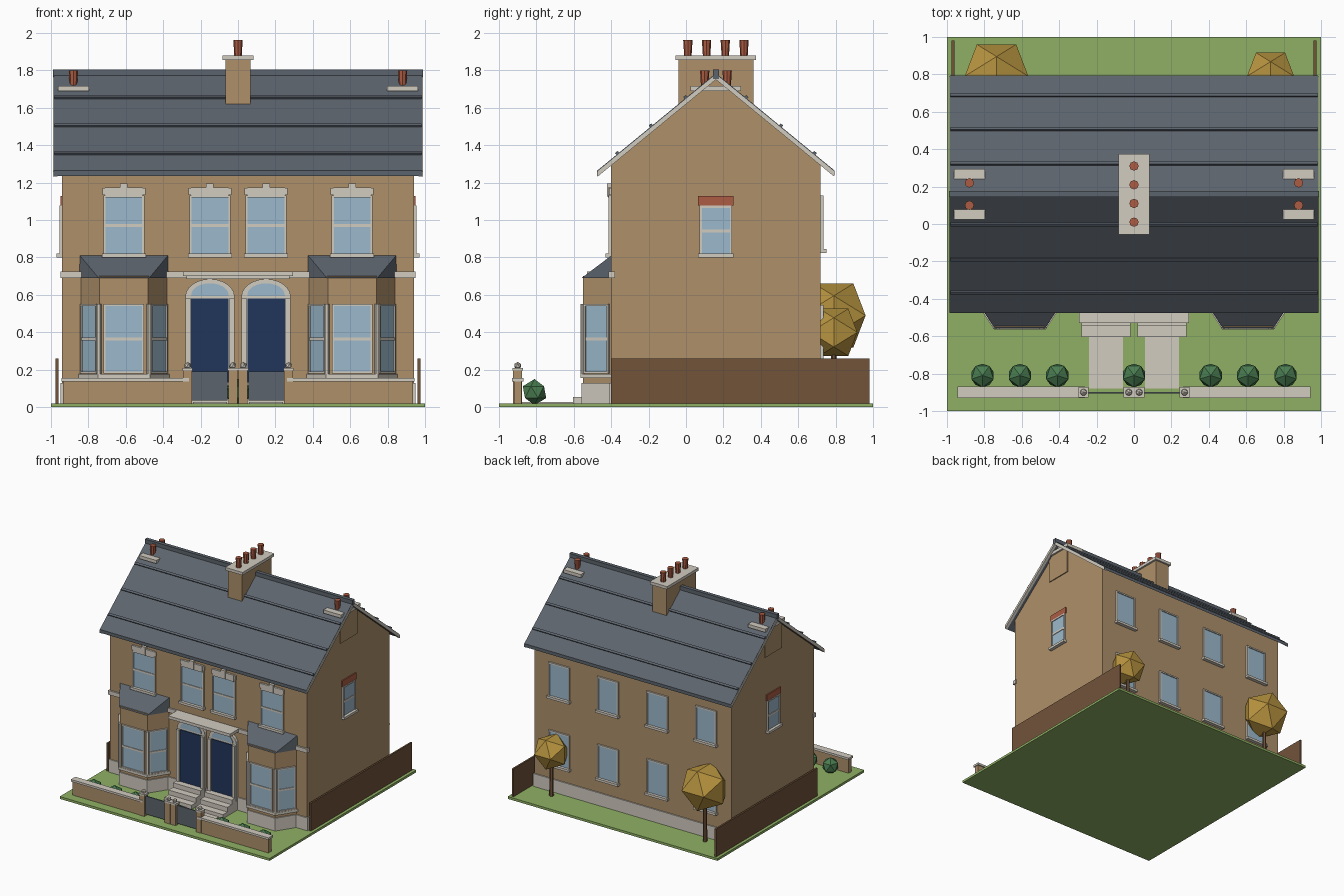
import bpy, bmesh, math
from mathutils import Matrix, Vector

cube = bpy.data.objects.get("Cube")
if cube:
    bpy.data.objects.remove(cube, do_unlink=True)


def material(name, code):
    srgb = [int(code[i:i + 2], 16) / 255 for i in (0, 2, 4)]
    rgb = [((c + 0.055) / 1.055) ** 2.4 for c in srgb] + [1]
    m = bpy.data.materials.new(name)
    m.use_nodes = True
    m.diffuse_color = rgb
    m.node_tree.nodes["Principled BSDF"].inputs["Base Color"].default_value = rgb
    return m


BRICK = material("tan brick", "AE906A")
SLATE = material("slate", "5C646D")
STONE = material("pale stone", "D2CCC0")
GLASS = material("window glass", "9CB9CC")
NAVY = material("navy door", "20365A")
CLAY = material("terracotta", "AC5C42")
GRASS = material("grass", "8FB064")
SHRUB = material("shrub green", "4A7D50")
GOLD = material("golden leaves", "B8943F")
WOOD = material("brown wood", "71533A")


def finish(name, mat, bm, M=Matrix()):
    bmesh.ops.recalc_face_normals(bm, faces=bm.faces)
    me = bpy.data.meshes.new(name)
    bm.to_mesh(me)
    bm.free()
    me.materials.append(mat)
    ob = bpy.data.objects.new(name, me)
    ob.matrix_world = M
    bpy.context.collection.objects.link(ob)
    return ob


def box(name, mat, x, y, z, M=Matrix()):
    bm = bmesh.new()
    size = Vector((x[1] - x[0], y[1] - y[0], z[1] - z[0]))
    mid = Vector((x[0] + x[1], y[0] + y[1], z[0] + z[1])) / 2
    bmesh.ops.create_cube(bm, size=1, matrix=Matrix.Translation(mid) @ Matrix.Diagonal(size.to_4d()))
    return finish(name, mat, bm, M)


def prism(name, mat, points, direction):
    """Extrude a closed outline of 3D points along a direction."""
    bm = bmesh.new()
    face = bm.faces.new([bm.verts.new(p) for p in points])
    out = bmesh.ops.extrude_face_region(bm, geom=[face])
    moved = [v for v in out["geom"] if isinstance(v, bmesh.types.BMVert)]
    bmesh.ops.translate(bm, vec=direction, verts=moved)
    return finish(name, mat, bm)


def cone(name, mat, x, y, z, r1, r2, sides=8):
    bm = bmesh.new()
    bmesh.ops.create_cone(bm, cap_ends=True, segments=sides, radius1=r1, radius2=r2, depth=z[1] - z[0])
    return finish(name, mat, bm, Matrix.Translation((x, y, (z[0] + z[1]) / 2)))


def ball(name, mat, loc, r, turn=Matrix()):
    bm = bmesh.new()
    bmesh.ops.create_icosphere(bm, subdivisions=1, radius=r)
    return finish(name, mat, bm, Matrix.Translation(loc) @ turn)


def placed(x, y, angle):
    return Matrix.Translation((x, y, 0)) @ Matrix.Rotation(angle, 4, "Z")


def window(name, M, half, z0, z1, bar=True, sill=True, f=0.012):
    """Window on a wall whose outward side is local -y."""
    box(name + "_glass", GLASS, (-half, half), (-0.006, 0.01), (z0, z1), M)
    for s in (-1, 1):
        a, b = sorted((s * half, s * (half + f)))
        box(name + "_jamb", STONE, (a, b), (-0.014, 0.01), (z0 - f, z1 + f), M)
    for z in (z0 - f, z1):
        box(name + "_rail", STONE, (-half, half), (-0.014, 0.01), (z, z + f), M)
    if bar:
        mid = (z0 + z1) / 2
        box(name + "_bar", STONE, (-half, half), (-0.011, 0.01), (mid - 0.008, mid + 0.008), M)
    if sill:
        box(name + "_sill", STONE, (-half - 0.02, half + 0.02), (-0.03, 0.01), (z0 - 0.02, z0), M)


# Ground and house body
FRONT, BACK, SIDE, RIDGE = -0.40, 0.72, 0.94, 0.16
TOP, SLOPE, EAVE = 1.785, 0.82, 0.635


def roof_z(y):
    return TOP - abs(y - RIDGE) * SLOPE


def chevron(x, reach, up, down):
    """Outline of a folded strip following both roof slopes."""
    ys = (RIDGE - reach, RIDGE, RIDGE + reach)
    return [(x, y, roof_z(y) + up) for y in ys] + [(x, y, roof_z(y) - down) for y in reversed(ys)]


box("lawn", GRASS, (-1, 1), (-1, 1), (0, 0.02))
prism("house_walls", BRICK, [(-SIDE, FRONT, 0.02), (-SIDE, BACK, 0.02), (-SIDE, BACK, roof_z(BACK) - 0.02),
      (-SIDE, RIDGE, TOP - 0.02), (-SIDE, FRONT, roof_z(FRONT) - 0.02)], (2 * SIDE, 0, 0))
box("plinth", STONE, (-0.95, 0.95), (FRONT - 0.01, BACK + 0.01), (0.02, 0.13))
box("string_course", STONE, (-0.95, 0.95), (FRONT - 0.015, FRONT + 0.02), (0.69, 0.725))

# Roof with raised slate courses, ridge and barge boards
prism("roof", SLATE, chevron(-0.985, EAVE, 0, 0.028), (1.97, 0, 0))
box("ridge_cap", SLATE, (-0.99, 0.99), (RIDGE - 0.016, RIDGE + 0.016), (TOP - 0.03, TOP + 0.02))
for s in (-1, 1):
    prism("barge_board", STONE, chevron(s * 0.965, EAVE - 0.003, -0.006, 0.034), (s * 0.024, 0, 0))
    tilt = -s * math.atan(SLOPE)
    for d in (0.16, 0.345, 0.525):
        y = RIDGE + s * d
        M = Matrix.Translation((0, y, roof_z(y))) @ Matrix.Rotation(tilt, 4, "X")
        box("slate_course", SLATE, (-0.98, 0.98), (-0.009, 0.009), (-0.01, 0.012), M)

# Chimneys
box("centre_chimney", BRICK, (-0.067, 0.067), (-0.04, 0.36), (1.5, 1.86))
box("centre_chimney_cap", STONE, (-0.083, 0.083), (-0.055, 0.375), (1.855, 1.88))
for i in range(4):
    cone("chimney_pot", CLAY, 0, 0.01 + 0.1 * i, (1.88, 1.963), 0.02, 0.025)
for s in (-1, 1):
    M = placed(s * 0.88, RIDGE, 0)
    box("end_chimney", BRICK, (-0.068, 0.068), (-0.115, 0.115), (1.46, 1.7), M)
    box("end_chimney_cap", STONE, (-0.083, 0.083), (-0.135, 0.135), (1.69, 1.718), M)
    for dy in (-0.06, 0.06):
        cone("end_chimney_pot", CLAY, s * 0.88, RIDGE + dy, (1.70, 1.80), 0.019, 0.025)

# Upper front windows with stepped heads
for x in (-0.61, -0.15, 0.15, 0.61):
    M = placed(x, FRONT, 0)
    window("upper_front_window", M, 0.098, 0.82, 1.12)
    box("window_head", STONE, (-0.10, 0.10), (-0.016, 0.01), (1.12, 1.175), M)
    box("window_head_ears", STONE, (-0.115, 0.115), (-0.013, 0.01), (1.135, 1.172), M)
    box("keystone", STONE, (-0.02, 0.02), (-0.022, 0.01), (1.125, 1.195), M)

# Rear and gable windows
for x in (-0.70, -0.235, 0.235, 0.70):
    for z in (0.26, 0.845):
        window("rear_window", placed(x, BACK, math.pi), 0.088, z, z + 0.275, bar=False)
for s in (-1, 1):
    M = placed(s * SIDE, RIDGE, s * math.pi / 2)
    window("gable_window", M, 0.075, 0.82, 1.065)
    box("gable_lintel", CLAY, (-0.095, 0.095), (-0.01, 0.01), (1.077, 1.13), M)


# Bay windows
def bay_outline(cx, z, g=0):
    return [(cx - 0.23 - g, FRONT, z), (cx - 0.13 - g * 0.6, -0.55 - g, z),
            (cx + 0.13 + g * 0.6, -0.55 - g, z), (cx + 0.23 + g, FRONT, z)]


for cx in (-0.61, 0.61):
    prism("bay_walls", BRICK, bay_outline(cx, 0.02), (0, 0, 0.68))
    prism("bay_plinth", STONE, bay_outline(cx, 0.02, 0.008), (0, 0, 0.11))
    prism("bay_sill", STONE, bay_outline(cx, 0.155, 0.014), (0, 0, 0.023))
    window("bay_front_window", placed(cx, -0.55, 0), 0.098, 0.19, 0.54, sill=False, f=0.01)
    for s in (-1, 1):
        angle = s * math.atan2(0.15, 0.10)
        window("bay_side_window", placed(cx + s * 0.18, -0.475, angle), 0.068, 0.19, 0.54, sill=False, f=0.01)
        box("bay_mullion", STONE, (-0.009, 0.009), (-0.012, 0.01), (0.178, 0.55),
            placed(cx + s * 0.13, -0.55, angle / 2))
    # Lean-to roof rising to the wall
    bm = bmesh.new()
    low = [bm.verts.new(p) for p in bay_outline(cx, 0.69, 0.008)]
    high = [bm.verts.new((cx + s * 0.235, FRONT, 0.81)) for s in (-1, 1)]
    for f in (low, [low[0], low[1], high[0]], [low[1], low[2], high[1], high[0]],
              [low[2], low[3], high[1]], [low[3], low[0], high[0], high[1]]):
        bm.faces.new(f)
    finish("bay_roof", SLATE, bm)


# Twin doorways with arched surrounds, steps, paths and gates
def arch(cx, y, half, base, spring, rise):
    curve = [(cx + half * math.cos(math.pi * i / 12), y, spring + rise * math.sin(math.pi * i / 12))
             for i in range(13)]
    return [(cx + half, y, base)] + curve + [(cx - half, y, base)]


for cx in (-0.15, 0.15):
    prism("door_surround", STONE, arch(cx, -0.425, 0.132, 0.1, 0.59, 0.095), (0, 0.03, 0))
    prism("fanlight", GLASS, arch(cx, -0.431, 0.10, 0.595, 0.60, 0.062), (0, 0.01, 0))
    box("door", NAVY, (cx - 0.10, cx + 0.10), (-0.433, -0.41), (0.12, 0.58))
    for s in (-1, 1):
        box("door_pilaster", STONE, (-0.014, 0.014), (-0.445, -0.41), (0.1, 0.58), placed(cx + s * 0.116, 0, 0))
    for i in range(3):
        box("step", STONE, (cx - 0.13, cx + 0.13), (-0.605 + 0.06 * i, FRONT), (0.02, 0.055 + 0.04 * i))
    box("path", STONE, (cx - 0.09, cx + 0.09), (-0.88, -0.6), (0.02, 0.026))
    box("gate", SLATE, (cx - 0.095, cx + 0.095), (-0.907, -0.897), (0.035, 0.19))
box("door_canopy", STONE, (-0.295, 0.295), (-0.53, FRONT), (0.70, 0.725))
box("door_canopy_moulding", STONE, (-0.275, 0.275), (-0.50, FRONT), (0.685, 0.70))

# Front garden wall and gate posts
for s in (-1, 1):
    x = sorted((s * 0.27, s * 0.935))
    box("garden_wall", BRICK, x, (-0.92, -0.88), (0.02, 0.14))
    box("garden_wall_coping", STONE, (x[0] - 0.008, x[1] + 0.008), (-0.93, -0.87), (0.138, 0.156))
    for px in (0.028, 0.27):
        M = placed(s * px, -0.90, 0)
        box("gate_post", BRICK, (-0.024, 0.024), (-0.024, 0.024), (0.02, 0.2), M)
        box("gate_post_cap", STONE, (-0.028, 0.028), (-0.028, 0.028), (0.195, 0.21), M)
        ball("gate_post_finial", STONE, (s * px, -0.90, 0.222), 0.02)
    # Side fences
    box("side_fence", WOOD, sorted((s * 0.96, s * 0.975)), (FRONT, 0.98), (0.02, 0.26))

# Shrubs and trees
for x in (-0.81, -0.61, -0.41, 0, 0.41, 0.61, 0.81):
    ball("shrub", SHRUB, (x, -0.81, 0.08), 0.07, Matrix.Rotation(-math.pi / 2, 4, "Z"))
edge_up = Matrix.Rotation(math.pi / 2, 4, "Z") @ Matrix.Rotation(-math.radians(31.72), 4, "Y")
for x, z, r in ((-0.735, 0.49, 0.2), (0.73, 0.40, 0.148)):
    cone("tree_trunk", WOOD, x, 0.79, (0.02, z), 0.018, 0.014, 6)
    ball("tree_crown", GOLD, (x, 0.79, z), r, edge_up)
